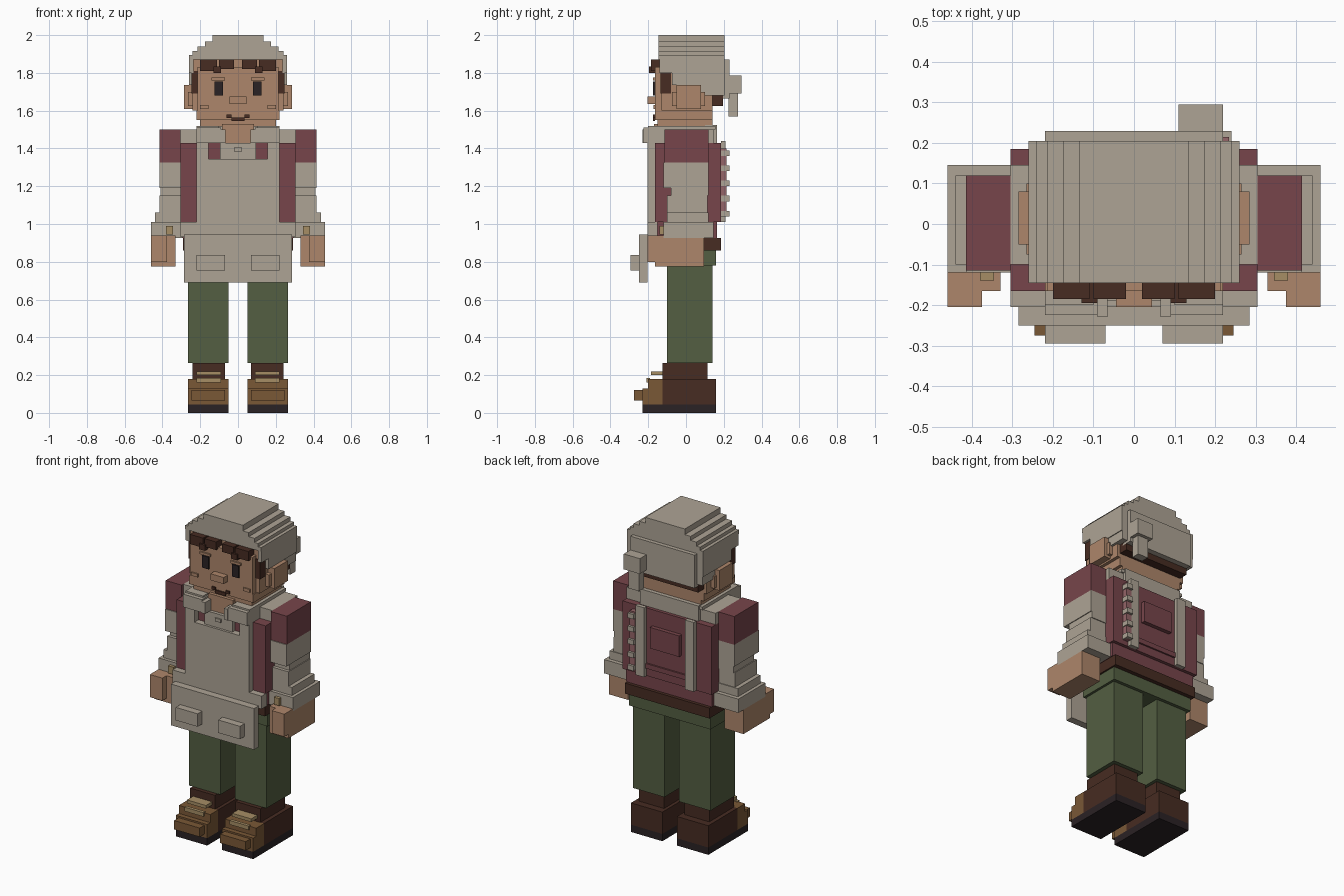
import bpy
import bmesh

cube = bpy.data.objects.get("Cube")
if cube:
    bpy.data.objects.remove(cube, do_unlink=True)


def material(name, red, green, blue):
    """Flat material in linear colour."""
    m = bpy.data.materials.new(name)
    m.use_nodes = True
    m.diffuse_color = (red, green, blue, 1)
    m.node_tree.nodes["Principled BSDF"].inputs["Base Color"].default_value = m.diffuse_color
    return m


beige = material("beige_cloth", red=.42, green=.37, blue=.3)
maroon = material("maroon_cloth", red=.185, green=.06, blue=.07)
rose = material("rose_trim", red=.3, green=.13, blue=.14)
olive = material("green_trousers", red=.087, green=.114, blue=.054)
skin = material("skin", red=.42, green=.24, blue=.145)
dark = material("dark_brown", red=.063, green=.025, blue=.016)
brown = material("toe_brown", red=.195, green=.098, blue=.037)
tan = material("tan_lace", red=.38, green=.27, blue=.13)
black = material("near_black", red=.023, green=.016, blue=.018)


def blocks(name, mat, spans, front, back, low, high):
    """Object made of one box for each (left, right) span in x."""
    bm = bmesh.new()
    for left, right in spans:
        for v in bmesh.ops.create_cube(bm, size=1)["verts"]:
            v.co.x = right if v.co.x > 0 else left
            v.co.y = back if v.co.y > 0 else front
            v.co.z = high if v.co.z > 0 else low
    mesh = bpy.data.meshes.new(name)
    bm.to_mesh(mesh)
    bm.free()
    mesh.materials.append(mat)
    bpy.context.collection.objects.link(bpy.data.objects.new(name, mesh))


def middle(name, mat, half, **size):
    """Box centred on the body."""
    blocks(name, mat, [(-half, half)], **size)


def pair(name, mat, inner, outer, **size):
    """Box and its mirror image on the other side."""
    blocks(name, mat, [(inner, outer), (-outer, -inner)], **size)


def single(name, mat, inner, outer, **size):
    """Box on the left side only."""
    blocks(name, mat, [(inner, outer)], **size)


# Landmarks shared by neighbouring parts
sole, ankle, cuff, belt, waist, chest, collar = .045, .18, .265, .86, .925, 1.01, 1.43
shoulder, jaw, cheek, brim = 1.5, 1.55, 1.6, 1.87
foot_in, foot_out, heel, instep = .05, .265, .16, -.125
chest_half, chest_front, chest_back, bib_front = .305, -.165, .185, -.205
wrist_in, wrist_out, face, hat_back = .33, .46, -.165, .205

# Boots
pair("soles", black, foot_in, foot_out, front=-.23, back=heel, low=0, high=sole)
pair("boots", dark, foot_in, foot_out, front=instep, back=heel, low=sole, high=ankle)
pair("boot_cuffs", dark, inner=.07, outer=.24, front=instep, back=.115, low=ankle, high=cuff)
pair("toes", brown, foot_in, foot_out, front=-.23, back=instep, low=sole, high=.13)
pair("toe_tops", brown, foot_in, foot_out, front=-.2, back=instep, low=.13, high=ankle)
pair("toe_caps", brown, inner=.07, outer=.245, front=-.275, back=-.23, low=.065, high=.12)
pair("lower_laces", tan, inner=.09, outer=.22, front=-.21, back=-.19, low=.16, high=.185)
pair("upper_laces", tan, inner=.09, outer=.22, front=-.185, back=-.12, low=.2, high=.22)

# Trousers and belt
pair("trouser_legs", olive, foot_in, foot_out, front=-.1, back=.14, low=cuff, high=.8)
middle("hips", olive, half=.28, front=-.11, back=heel, low=.78, high=belt)
middle("belt", dark, half=.29, front=-.15, back=chest_back, low=belt, high=waist)

# Vest, shoulders and collar
middle("vest", maroon, chest_half, front=chest_front, back=chest_back, low=chest, high=collar)
middle("vest_hem", maroon, half=.295, front=-.155, back=.165, low=waist, high=chest)
pair("shoulders", beige, inner=.1, outer=chest_half, front=-.1, back=.145, low=collar, high=shoulder)
pair("shoulder_tops", beige, inner=.1, outer=.22, front=-.2, back=.155, low=shoulder, high=1.52)
middle("back_collar", beige, half=.2, front=.1, back=.165, low=collar, high=1.525)
middle("shirt_placket", beige, half=.095, front=-.19, back=chest_front, low=1.345, high=collar)
pair("collar_tips", beige, inner=.065, outer=.09, front=-.23, back=chest_front, low=collar, high=shoulder)
middle("collar_button", beige, half=.02, front=-.198, back=-.19, low=1.385, high=1.405)

# Apron
middle("apron_bib", beige, half=.22, front=bib_front, back=chest_front, low=chest, high=1.345)
pair("bib_posts", beige, inner=.155, outer=.22, front=bib_front, back=chest_front, low=1.345, high=collar)
pair("bib_straps", beige, inner=.09, outer=.22, front=-.225, back=-.1, low=collar, high=1.51)
middle("apron_waist", beige, chest_half, front=bib_front, back=-.15, low=.93, high=chest)
middle("apron_skirt", beige, half=.285, front=-.25, back=bib_front, low=.69, high=.945)
pair("apron_pockets", beige, inner=.07, outer=.22, front=-.295, back=-.25, low=.755, high=.835)

# Back of the vest
pair("back_straps", beige, inner=.14, outer=.2, front=chest_back, back=.21, low=chest, high=1.44)
middle("back_panel", maroon, half=.1, front=chest_back, back=.21, low=1.2, high=1.33)
middle("back_band", maroon, half=.14, front=chest_back, back=.195, low=1.06, high=1.09)
single("back_trim", rose, inner=.2, outer=.235, front=chest_back, back=.215, low=1.04, high=1.4)
for i in range(5):
    z = 1.04 + .08 * i
    single("back_bead", beige, inner=.2, outer=.24, front=chest_back, back=.23, low=z, high=z + .03)

# Arms and hands
pair("upper_sleeves", maroon, inner=chest_half, outer=.415, front=-.115, back=.12, low=1.325, high=shoulder)
pair("elbows", beige, inner=.3, outer=.415, front=-.12, back=.12, low=1.19, high=1.325)
pair("elbow_creases", beige, inner=.3, outer=.41, front=-.08, back=.12, low=1.15, high=1.19)
pair("forearms", beige, inner=.3, outer=.415, front=-.1, back=.115, low=chest, high=1.15)
pair("sleeve_ends", beige, inner=.295, outer=.44, front=-.1, back=.12, low=chest, high=1.06)
pair("sleeve_cuffs", beige, inner=.295, outer=wrist_out, front=-.12, back=.145, low=waist, high=chest)
pair("cuff_buttons", tan, inner=.345, outer=.38, front=-.14, back=-.12, low=.945, high=.99)
pair("palms", skin, wrist_in, wrist_out, front=-.165, back=.095, low=.775, high=waist)
pair("fingers", skin, inner=.375, outer=wrist_out, front=-.205, back=-.165, low=.8, high=.94)
pair("thumbs", skin, wrist_in, wrist_out, front=-.165, back=-.12, low=.87, high=.94)

# Head
middle("neck", skin, half=.085, front=-.17, back=.1, low=collar, high=1.53)
middle("chin", skin, half=.2, front=-.15, back=.14, low=1.515, high=jaw)
middle("jaw", skin, half=.22, front=face, back=.14, low=jaw, high=cheek)
middle("head", skin, half=.24, front=-.13, back=.14, low=cheek, high=brim)
middle("face", skin, half=.215, front=face, back=-.12, low=cheek, high=1.83)
pair("ears", skin, inner=.24, outer=.285, front=-.05, back=.08, low=1.61, high=1.735)
pair("ear_roots", skin, inner=.24, outer=.265, front=-.075, back=.1, low=1.625, high=1.7)
middle("nose", skin, half=.045, front=-.205, back=face, low=1.635, high=1.675)
pair("cheeks", skin, inner=.155, outer=.2, front=-.173, back=face, low=1.61, high=1.63)
pair("brows", skin, inner=.07, outer=.14, front=-.175, back=face, low=1.76, high=1.775)
pair("eyes", black, inner=.08, outer=.125, front=-.174, back=face, low=1.68, high=1.755)
middle("mouth", dark, half=.035, front=-.174, back=face, low=1.545, high=1.565)
pair("mouth_corners", dark, inner=.035, outer=.06, front=-.174, back=face, low=1.562, high=1.58)

# Hair
pair("outer_fringe", dark, inner=.11, outer=.2, front=-.185, back=-.12, low=1.81, high=brim)
pair("inner_fringe", dark, inner=.02, outer=.1, front=-.185, back=-.12, low=1.82, high=brim)
pair("fringe_locks", dark, inner=.09, outer=.13, front=-.195, back=-.12, low=1.8, high=1.835)
pair("side_hair", dark, inner=.2, outer=.245, front=-.135, back=-.08, low=1.69, high=1.81)
middle("back_hair", dark, half=.22, front=.14, back=.195, low=1.625, high=1.69)

# Knit hat: stepped crown, side flaps, back panel and hanging tail
for half, top in ((.135, 2), (.175, 1.965), (.215, 1.94), (.24, 1.915), (.26, 1.895)):
    middle("hat_crown", beige, half, front=-.145, back=hat_back, low=brim, high=top)
pair("hat_sides", beige, inner=.235, outer=.26, front=-.14, back=hat_back, low=1.8, high=brim)
pair("hat_flaps", beige, inner=.235, outer=.26, front=-.075, back=hat_back, low=1.735, high=1.8)
pair("hat_flap_ends", beige, inner=.235, outer=.255, front=.06, back=hat_back, low=1.68, high=1.735)
middle("hat_nape", beige, half=.25, front=.14, back=hat_back, low=1.68, high=brim)
middle("hat_back_panel", beige, half=.22, front=.14, back=.23, low=1.665, high=brim)
single("hat_tail", beige, inner=.11, outer=.22, front=.225, back=.295, low=1.69, high=1.785)
single("hat_tail_end", beige, inner=.13, outer=.2, front=.225, back=.275, low=1.57, high=1.69)
